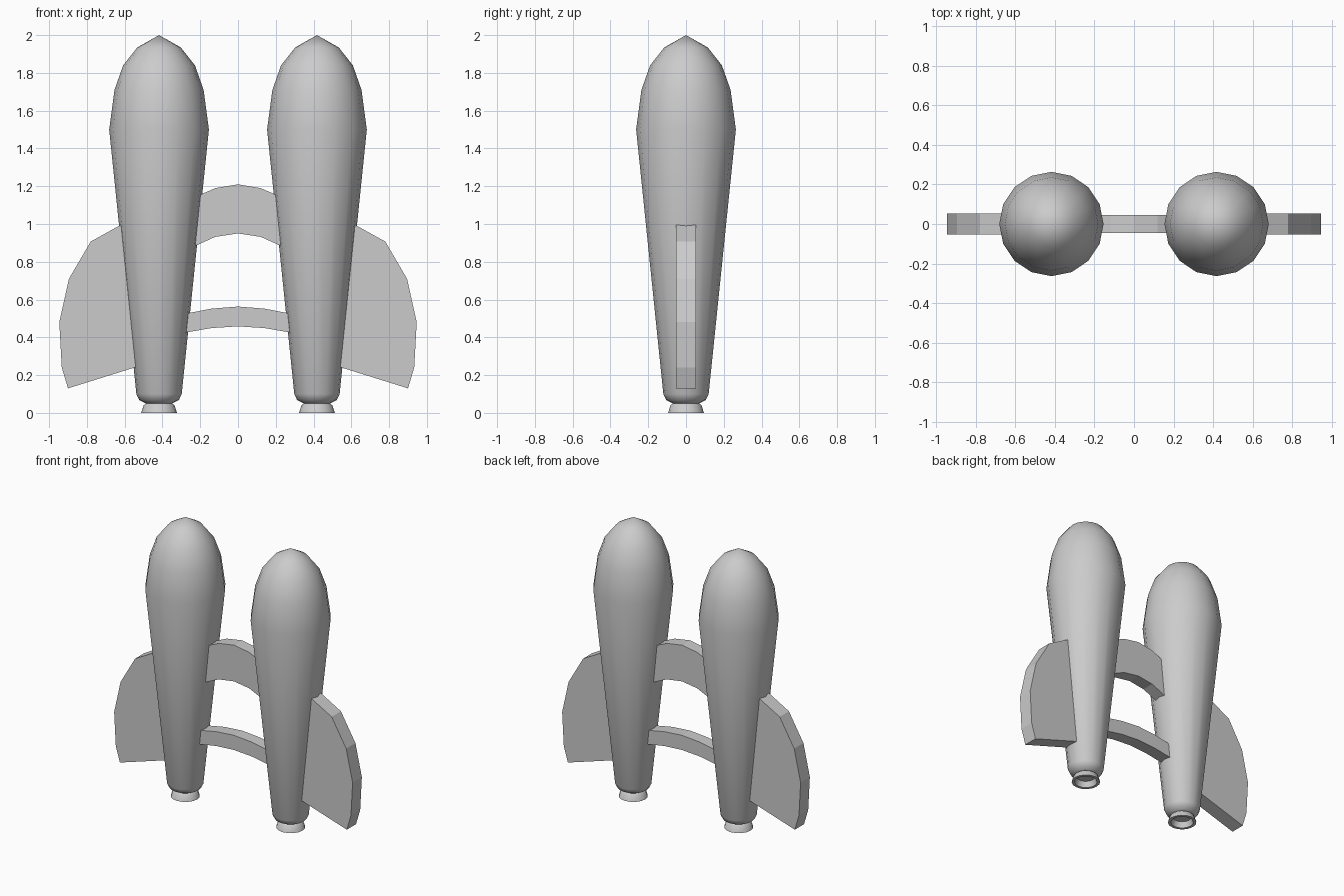
import bpy, bmesh, math

if "Cube" in bpy.data.objects:
    bpy.data.objects.remove(bpy.data.objects["Cube"])

grey = bpy.data.materials.new("grey_metal")
grey.use_nodes = True
colour = (0.6, 0.6, 0.6, 1)
grey.diffuse_color = colour
grey.node_tree.nodes["Principled BSDF"].inputs["Base Color"].default_value = colour


def finish(name, bm, smooth=False):
    bmesh.ops.recalc_face_normals(bm, faces=bm.faces)
    mesh = bpy.data.meshes.new(name)
    bm.to_mesh(mesh)
    bm.free()
    mesh.materials.append(grey)
    obj = bpy.data.objects.new(name, mesh)
    bpy.context.collection.objects.link(obj)
    if smooth:
        bpy.ops.object.select_all(action='DESELECT')
        obj.select_set(True)
        bpy.context.view_layer.objects.active = obj
        bpy.ops.object.shade_smooth_by_angle(angle=math.radians(40))
    return obj


def lathe(name, profile, x, sides=16):
    bm = bmesh.new()
    verts = [bm.verts.new((r, 0, z)) for r, z in profile]
    edges = [bm.edges.new(pair) for pair in zip(verts, verts[1:])]
    bmesh.ops.spin(bm, geom=verts + edges, cent=(0, 0, 0), axis=(0, 0, 1),
                   angle=math.tau, steps=sides, use_merge=False)
    bmesh.ops.remove_doubles(bm, verts=bm.verts, dist=0.0005)
    bmesh.ops.translate(bm, verts=bm.verts, vec=(x, 0, 0))
    return finish(name, bm, True)


def plate(name, outline, depth):
    bm = bmesh.new()
    face = bm.faces.new([bm.verts.new((x, -depth / 2, z)) for x, z in outline])
    ext = bmesh.ops.extrude_face_region(bm, geom=[face])["geom"]
    moved = [v for v in ext if isinstance(v, bmesh.types.BMVert)]
    bmesh.ops.translate(bm, verts=moved, vec=(0, depth, 0))
    return finish(name, bm)


def strap(name, upper, lower, depth):
    # Mirrored arched band between the two tanks
    top = [(-x, z) for x, z in reversed(upper[1:])] + upper
    bottom = [(-x, z) for x, z in reversed(lower[1:])] + lower
    return plate(name, top + bottom[::-1], depth)


tank = [(0, 2.0), (0.115, 1.935), (0.19, 1.84), (0.236, 1.71), (0.264, 1.5),
        (0.12, 0.1), (0.105, 0.068), (0.07, 0.05)]
nozzle = [(0, 0.05), (0.07, 0.05), (0.082, 0.04), (0.095, 0),
          (0.075, 0), (0.062, 0.04), (0, 0.04)]
fin = [(0.5, 1.06), (0.63, 0.99), (0.78, 0.907), (0.895, 0.71), (0.946, 0.48),
       (0.933, 0.24), (0.9, 0.13), (0.5, 0.255)]

# Tanks, nozzles and fins on both sides
for side, s in (("left", 1), ("right", -1)):
    lathe(side + "_tank", tank, s * 0.418)
    lathe(side + "_nozzle", nozzle, s * 0.418)
    plate(side + "_fin", [(s * x, z) for x, z in fin], 0.105)

# Connecting straps
strap("upper_strap", [(0, 1.21), (0.12, 1.19), (0.2, 1.155), (0.28, 1.1)],
      [(0, 0.95), (0.12, 0.932), (0.22, 0.887), (0.28, 0.85)], 0.09)
strap("lower_strap", [(0, 0.563), (0.14, 0.552), (0.28, 0.525), (0.34, 0.505)],
      [(0, 0.458), (0.14, 0.449), (0.28, 0.425), (0.34, 0.405)], 0.09)
